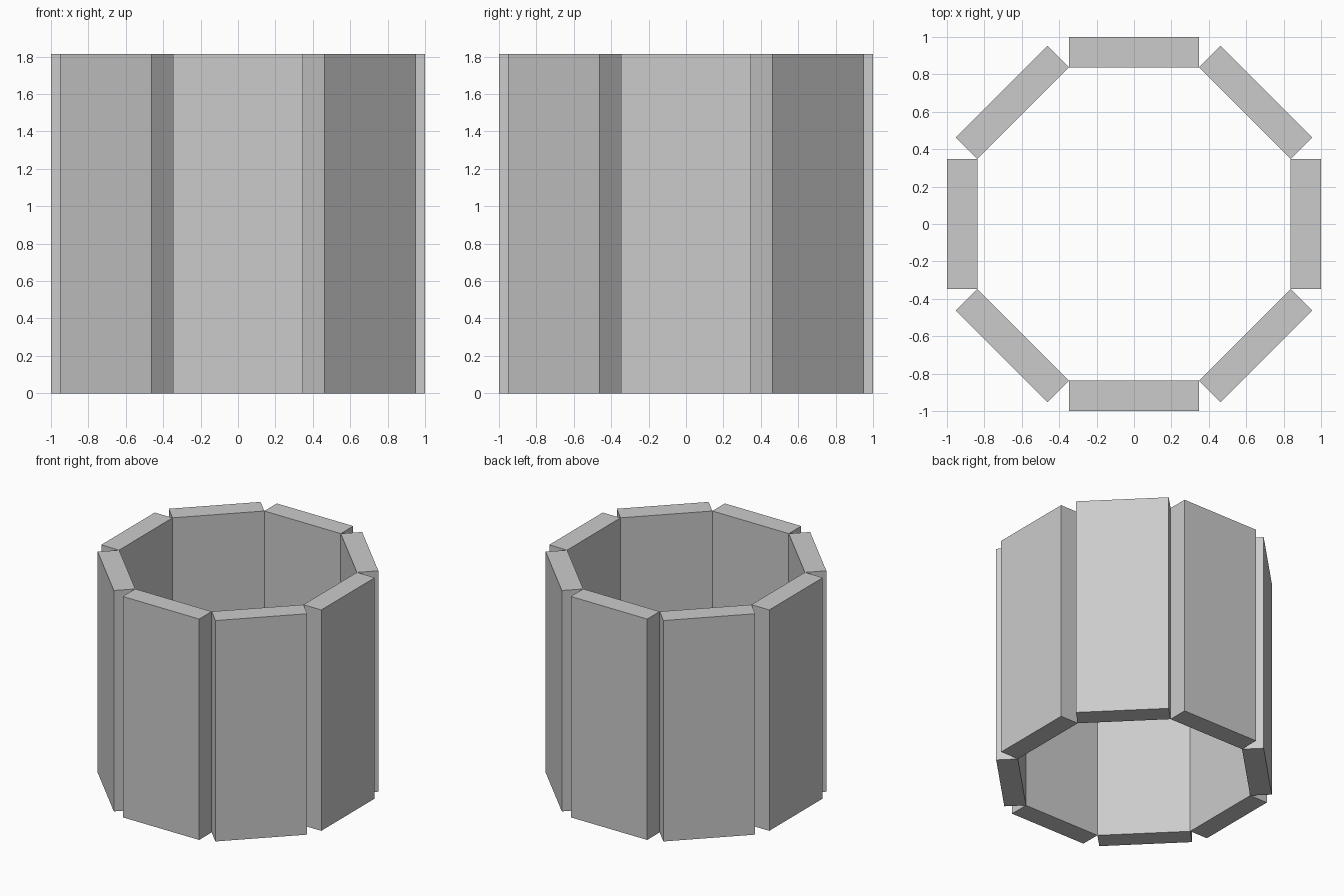
import bpy
from math import cos, sin, tan, pi

if "Cube" in bpy.data.objects:
    bpy.data.objects.remove(bpy.data.objects["Cube"])

SIDES = 8
INNER = 0.838    # inner apothem of the ring
OUTER = 1.0      # outer face distance
HEIGHT = 1.815
WIDTH = 2 * INNER * tan(pi / SIDES)  # inner edges just meet

# Ring of upright rectangular wall panels
for i in range(SIDES):
    a = i * 2 * pi / SIDES
    r = (INNER + OUTER) / 2
    bpy.ops.mesh.primitive_cube_add(size=1, location=(r * cos(a), r * sin(a), HEIGHT / 2),
                                    rotation=(0, 0, a))
    panel = bpy.context.object
    panel.name = f"wall_panel_{i + 1}"
    panel.scale = (OUTER - INNER, WIDTH, HEIGHT)
